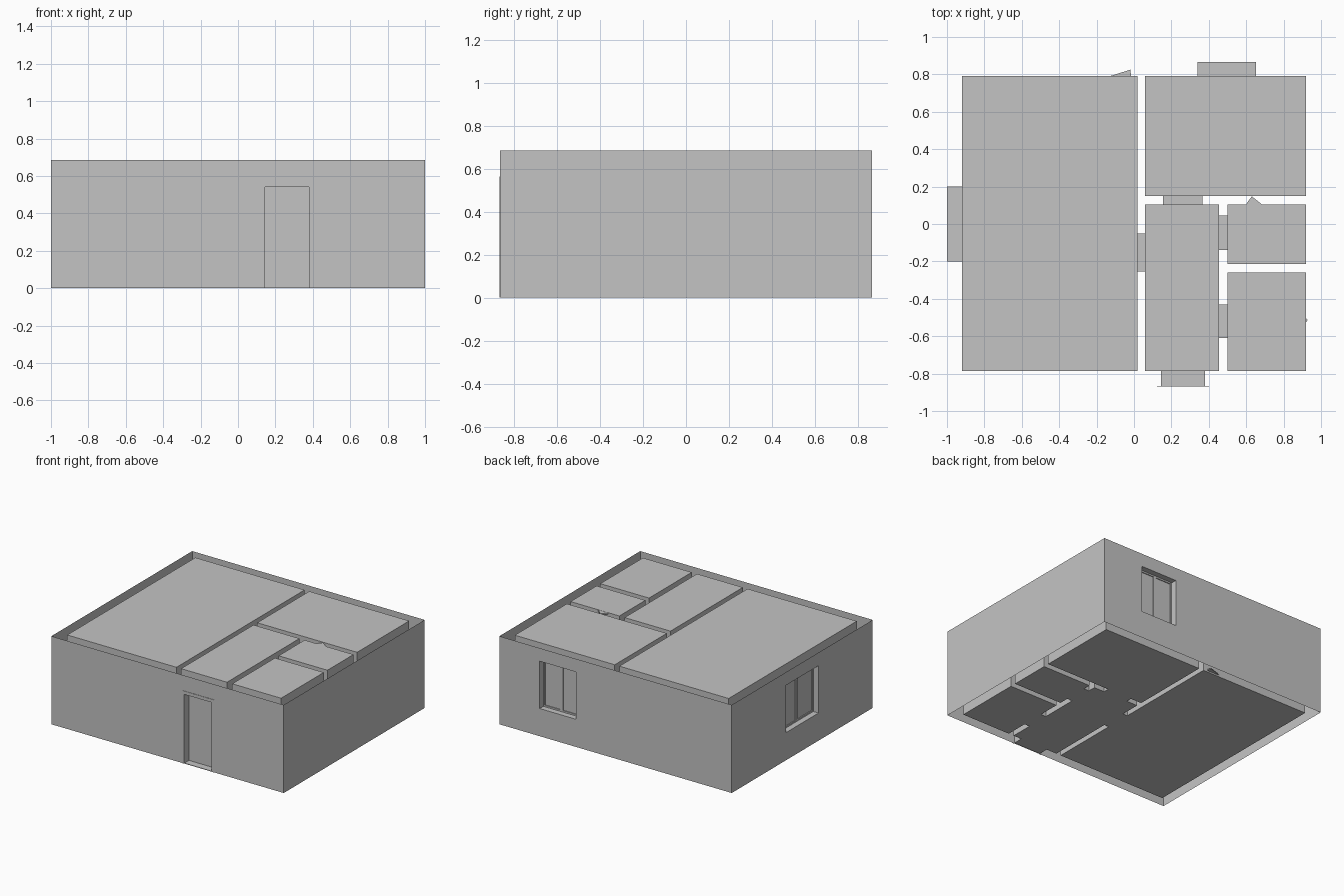
import bpy, bmesh
from mathutils import Vector

cube = bpy.data.objects.get("Cube")
if cube:
    bpy.data.objects.remove(cube, do_unlink=True)

plaster = bpy.data.materials.new("plaster grey")
plaster.use_nodes = True
GREY = (0.55, 0.55, 0.55, 1)
plaster.diffuse_color = GREY
plaster.node_tree.nodes["Principled BSDF"].inputs["Base Color"].default_value = GREY

HEIGHT = 0.685
DOOR_TOP = 0.54
SILL, HEAD = 0.215, 0.583
FRONT, BACK = -0.866, 0.866

# Passages through the wall cavities: name, axis, from, to, span start, span end, bottom, top
PASSAGES = [
    ("back_window_reveal", "y", 0.79, BACK, 0.34, 0.653, SILL, HEAD),
    ("left_side_window_reveal", "x", -1, -0.92, -0.2, 0.2, SILL, HEAD),
    ("front_door_reveal", "y", FRONT, -0.785, 0.145, 0.38, 0.004, DOOR_TOP),
    ("living_doorway", "x", 0.02, 0.06, -0.255, -0.05, 0, DOOR_TOP),
    ("bedroom_doorway", "y", 0.105, 0.15, 0.155, 0.365, 0, DOOR_TOP),
    ("bathroom_doorway", "x", 0.455, 0.5, -0.14, 0.045, 0, DOOR_TOP),
    ("kitchen_doorway", "x", 0.455, 0.5, -0.61, -0.43, 0, DOOR_TOP),
]


def finish(name, bm):
    mesh = bpy.data.meshes.new(name)
    bm.to_mesh(mesh)
    bm.free()
    mesh.materials.append(plaster)
    obj = bpy.data.objects.new(name, mesh)
    bpy.context.collection.objects.link(obj)


def point(axis, c, u, z):
    return Vector((c, u, z)) if axis == "x" else Vector((u, c, z))


def face(bm, points, outward):
    f = bm.faces.new([bm.verts.new(p) for p in points])
    f.normal_update()
    if f.normal.dot(outward) < 0:
        f.normal_flip()


def wall(bm, axis, c, u0, u1, side):
    """Wall sheet with a hole wherever a passage meets it."""
    out = point(axis, side, 0, 0)

    def panel(a, b, z0, z1):
        if b - a > 1e-5 and z1 - z0 > 1e-5:
            face(bm, [point(axis, c, a, z0), point(axis, c, b, z0),
                      point(axis, c, b, z1), point(axis, c, a, z1)], out)

    holes = sorted(p[4:] for p in PASSAGES
                   if p[1] == axis and c in p[2:4] and u0 < p[4] < u1)
    start = u0
    for a, b, z0, z1 in holes:
        panel(start, a, 0, HEIGHT)
        panel(a, b, 0, z0)
        panel(a, b, z1, HEIGHT)
        start = b
    panel(start, u1, 0, HEIGHT)


def shell(name, x0, x1, y0, y1, closed):
    bm = bmesh.new()
    for side, x, y in ((-1, x0, y0), (1, x1, y1)):
        wall(bm, "x", x, y0, y1, side)
        wall(bm, "y", y, x0, x1, side)
    if closed:
        for z, n in ((0, -1), (HEIGHT, 1)):
            face(bm, [(x0, y0, z), (x1, y0, z), (x1, y1, z), (x0, y1, z)],
                 Vector((0, 0, n)))
    bmesh.ops.remove_doubles(bm, verts=bm.verts, dist=1e-5)
    finish(name, bm)


def box(name, lo, hi):
    bm = bmesh.new()
    bmesh.ops.create_cube(bm, size=1)
    for v in bm.verts:
        v.co = [l + (h - l) * (k + 0.5) for l, h, k in zip(lo, hi, v.co)]
    finish(name, bm)


def wall_box(name, axis, c0, c1, u0, u1, z0, z1):
    a, b = point(axis, c0, u0, z0), point(axis, c1, u1, z1)
    box(name, [min(p) for p in zip(a, b)], [max(p) for p in zip(a, b)])


def wedge(name, outline, z0, z1):
    bm = bmesh.new()
    f = bm.faces.new([bm.verts.new((x, y, z0)) for x, y in outline])
    top = bmesh.ops.extrude_face_region(bm, geom=[f])["geom"]
    for v in top:
        if isinstance(v, bmesh.types.BMVert):
            v.co.z = z1
    bmesh.ops.recalc_face_normals(bm, faces=bm.faces)
    finish(name, bm)


# Outer walls, open above and below, and the closed rooms inside them
shell("outer_walls", -1, 1, FRONT, BACK, False)
shell("living_room", -0.92, 0.02, -0.785, 0.79, True)
shell("hallway", 0.06, 0.455, -0.785, 0.105, True)
shell("bedroom", 0.06, 0.92, 0.15, 0.79, True)
shell("bathroom", 0.5, 0.92, -0.215, 0.105, True)
shell("kitchen", 0.5, 0.92, -0.785, -0.26, True)

# Reveals joining the openings across each cavity
for name, axis, c0, c1, u0, u1, z0, z1 in PASSAGES:
    bm = bmesh.new()
    ring = [(u0, z0), (u1, z0), (u1, z1), (u0, z1)]
    centre = point(axis, (c0 + c1) / 2, (u0 + u1) / 2, (z0 + z1) / 2)
    for (ua, za), (ub, zb) in zip(ring, ring[1:] + ring[:1]):
        quad = [point(axis, c0, ua, za), point(axis, c0, ub, zb),
                point(axis, c1, ub, zb), point(axis, c1, ua, za)]
        face(bm, quad, centre - sum(quad, Vector()) / 4)
    finish(name, bm)


# Two-sash windows set back in their reveals
def window(name, axis, outer, inward, u0, u1):
    def part(label, d0, d1, a, b, z0, z1):
        wall_box(name + label, axis, outer + inward * d0, outer + inward * d1, a, b, z0, z1)

    mid, t = (u0 + u1) / 2, 0.012
    for i, (a, b) in enumerate(((u0, mid), (mid, u1))):
        sash = f"_sash_{i + 1}"
        part(sash + "_pane", 0.052, 0.056, a, b, SILL, HEAD)
        for label, edge in (("_start_stile", a), ("_end_stile", b - t)):
            part(sash + label, 0.045, 0.06, edge, edge + t, SILL, HEAD)
        for label, z in (("_bottom_rail", SILL), ("_top_rail", HEAD - t)):
            part(sash + label, 0.045, 0.06, a + t, b - t, z, z + t)


window("back_window", "y", BACK, -1, 0.34, 0.653)
window("side_window", "x", -1, 1, -0.2, 0.2)

# Front door leaf and its thin casing
box("front_door", (0.145, -0.81, 0.004), (0.38, -0.795, DOOR_TOP))
for name, x0, x1, z0, z1 in (("left_casing", 0.38, 0.402, 0, 0.565),
                             ("right_casing", 0.123, 0.145, 0, 0.565),
                             ("top_casing", 0.145, 0.38, DOOR_TOP, 0.565)):
    box("door_" + name, (x0, FRONT - 0.003, z0), (x1, FRONT, z1))

# Fittings that poke through the room walls
wedge("living_room_leaf", [(-0.13, 0.79), (-0.015, 0.79), (-0.02, 0.825)], 0.012, 0.02)
wedge("bathroom_fitting", [(0.595, 0.1), (0.69, 0.1), (0.63, 0.148)], 0.672, 0.684)
wedge("kitchen_fitting", [(0.915, -0.53), (0.93, -0.513), (0.915, -0.5)], 0.4, 0.41)
